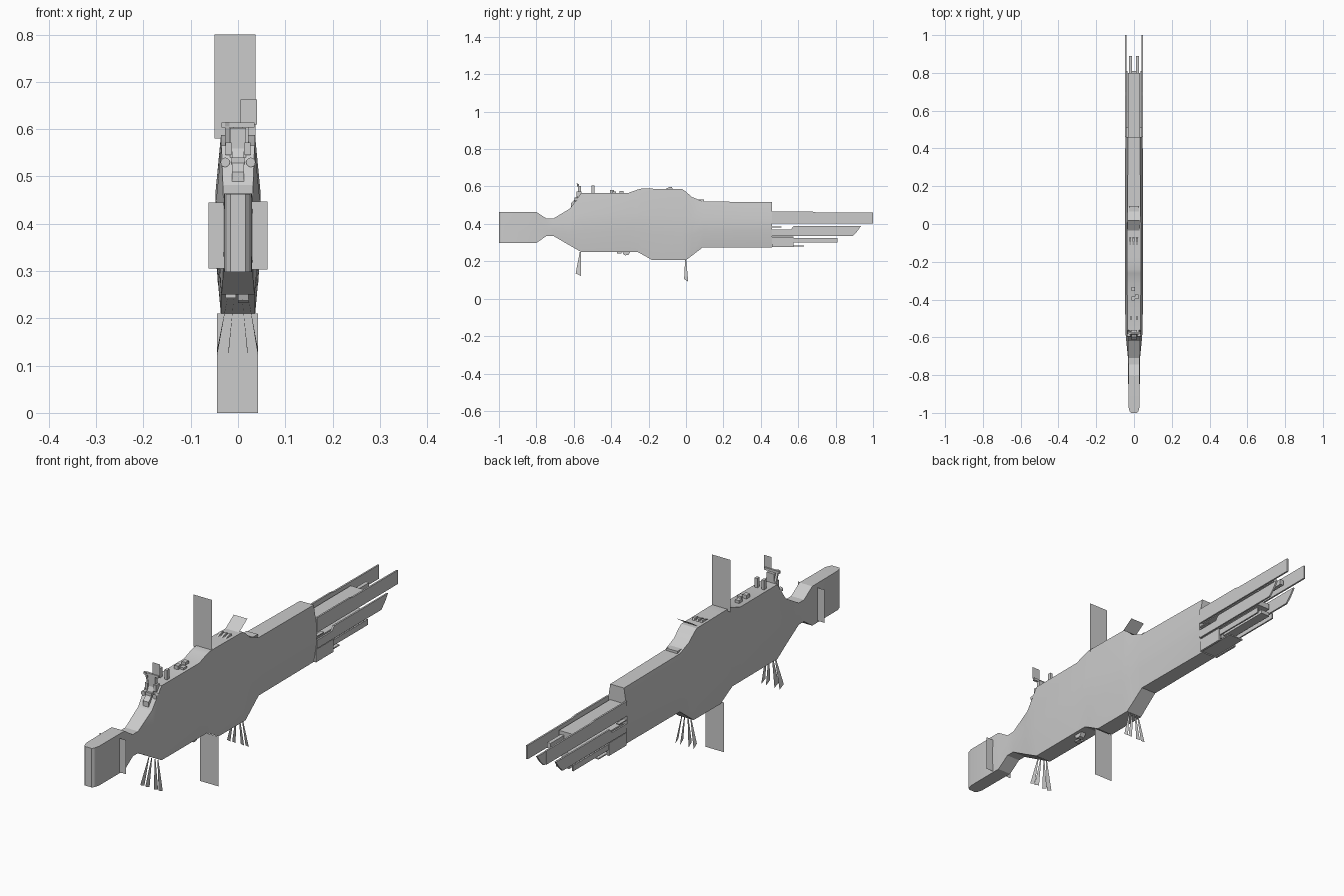
import bpy, bmesh
from mathutils import Vector

if "Cube" in bpy.data.objects:
    bpy.data.objects.remove(bpy.data.objects["Cube"])


def make(name, verts, faces):
    me = bpy.data.meshes.new(name)
    bm = bmesh.new()
    vs = [bm.verts.new(v) for v in verts]
    for f in faces:
        bm.faces.new([vs[i] for i in f])
    if len(faces) > 1:
        bmesh.ops.recalc_face_normals(bm, faces=bm.faces)
    bm.to_mesh(me)
    bm.free()
    ob = bpy.data.objects.new(name, me)
    bpy.context.collection.objects.link(ob)
    return ob


def prism(name, profile, x0, x1):
    """Extrude a (y, z) side profile from x0 to x1."""
    n = len(profile)
    verts = [(x, y, z) for x in (x0, x1) for y, z in profile]
    faces = [tuple(range(n)), tuple(range(2 * n - 1, n - 1, -1))]
    faces += [(i, (i + 1) % n, n + (i + 1) % n, n + i) for i in range(n)]
    return make(name, verts, faces)


def box(name, x0, x1, y0, y1, z0, z1):
    return prism(name, [(y0, z0), (y1, z0), (y1, z1), (y0, z1)], x0, x1)


def sheet(name, verts):
    return make(name, verts, [tuple(range(len(verts)))])


def cross_sheet(name, x0, x1, y, z0, z1):
    return sheet(name, [(x0, y, z0), (x1, y, z0), (x1, y, z1), (x0, y, z1)])


def cylinder(name, loc, r, depth, rot=(0, 0, 0), sides=12):
    bpy.ops.mesh.primitive_cylinder_add(vertices=sides, radius=r, depth=depth,
                                        location=loc, rotation=rot)
    ob = bpy.context.object
    ob.name = name
    bpy.ops.object.shade_smooth_by_angle()
    return ob


# Hull: stations of y, bottom z, top z, deck half width, side half width
stations = [
    (-1.00, .298, .463, .016, .016), (-.992, .298, .463, .023, .023),
    (-.97, .298, .464, .029, .029), (-.80, .298, .464, .030, .031),
    (-.745, .336, .428, .030, .031), (-.71, .336, .428, .030, .032),
    (-.62, .284, .482, .032, .041), (-.56, .250, .565, .035, .046),
    (-.31, .250, .565, .036, .047), (-.26, .250, .583, .036, .048),
    (-.24, .240, .588, .036, .048), (-.18, .206, .588, .036, .048),
    (-.02, .206, .586, .036, .048), (0.0, .206, .572, .036, .048),
    (.03, .229, .545, .035, .048), (.09, .275, .520, .034, .048),
    (.46, .275, .516, .032, .046)]
verts, faces, n = [], [], 8
for y, b, t, wd, ws in stations:
    lo, hi = b + .36 * (t - b), b + .64 * (t - b)
    half = [(wd, b), (ws, lo), (ws, hi), (wd, t)]
    verts += [(x, y, z) for x, z in half]
    verts += [(-x, y, z) for x, z in reversed(half)]
for s in range(len(stations) - 1):
    for i in range(n):
        j = (i + 1) % n
        faces.append((s * n + i, s * n + j, (s + 1) * n + j, (s + 1) * n + i))
faces += [tuple(range(n)), tuple(range(len(verts) - n, len(verts)))]
hull = make("hull", verts, faces)
bpy.context.view_layer.objects.active = hull
hull.select_set(True)
bpy.ops.object.shade_smooth_by_angle(angle=.35)

# Large thin fins across the hull
cross_sheet("upper_fin", -.05, .037, -.226, .58, .80)
cross_sheet("lower_fin", -.044, .042, -.19, 0, .21)
cross_sheet("head_fin_right", .028, .062, -.835, .303, .447)
cross_sheet("head_fin_left", -.062, -.028, -.835, .305, .445)
sheet("tilted_panel", [(-.034, -.035, .588), (.03, -.035, .588),
                       (.03, .02, .625), (-.034, .02, .625)])

# Fans of blades below the hull
for name, y, top, tips in (
        ("front", -.565, .25, ((-.59, .135), (-.562, .122))),
        ("rear", -.002, .208, ((-.010, .105), (.012, .09)))):
    for i, (xa, xb) in enumerate(((-.021, -.044), (-.008, -.02),
                                  (.008, .02), (.021, .042))):
        sheet(f"{name}_blade_{i}", [(xa, y - .003, top), (xa, y + .003, top),
                                    (xb, *tips[1]), (xb, *tips[0])])

# Mirrored stern plates
for side, s in (("right", 1), ("left", -1)):
    a, b = s * .040, s * .047
    prism(f"stern_upper_plate_{side}",
          [(.46, .402), (1, .402), (1, .460), (.70, .461), (.68, .465), (.46, .465)], a, b)
    prism(f"stern_middle_plate_{side}",
          [(.46, .335), (.89, .335), (.915, .36), (.935, .388), (.575, .388), (.56, .37), (.46, .37)], a, b)
    prism(f"stern_lower_plate_{side}",
          [(.46, .276), (.575, .276), (.575, .33), (.46, .33)], s * .034, s * .043)
    box(f"stern_rail_{side}", s * .034, s * .04, .57, .81, .300, .324)
    box(f"stern_prong_{side}", s * .010, s * .026, .76, .89, .412, .435)
    box(f"stern_strip_{side}", s * .03, s * .045, .46, .51, .382, .386)

# Stern core slabs
box("stern_core_upper", -.033, .033, .46, .80, .405, .450)
box("stern_core_middle", -.028, .028, .46, .80, .343, .366)
box("stern_core_lower", -.032, .032, .46, .575, .290, .332)
box("stern_core_tail", -.020, .020, .57, .81, .304, .320)
box("stern_keel_sheet", -.033, .033, .46, .63, .279, .284)

# Command tower at the front of the deck
prism("tower_base", [(-.615, .485), (-.59, .50), (-.555, .56), (-.575, .565),
                     (-.59, .535), (-.615, .51)], -.013, .013)
box("tower_column", -.017, .017, -.578, -.562, .53, .603)
box("tower_crossbar", -.035, .035, -.582, -.572, .604, .614)
box("tower_window_block", -.014, .014, -.597, -.565, .525, .54)
prism("tower_leaning_mast", [(-.585, .615), (-.578, .615), (-.56, .565), (-.568, .565)], -.027, -.018)
cross_sheet("tower_antenna", .005, .040, -.578, .61, .663)
for side, s in (("right", 1), ("left", -1)):
    cylinder(f"tower_pod_{side}", (s * .027, -.578, .53), .010, .035, (1.5708, 0, 0))
    box(f"tower_pod_arm_{side}", s * .014, s * .026, -.585, -.56, .545, .572)
    box(f"deck_mast_{side}", s * .010, s * .022, -.505, -.49, .56, .605)

# Deck equipment
for i, (x, y, h) in enumerate(((-.005, -.395, .580), (-.005, -.345, .577),
                               (.014, -.385, .574))):
    box(f"deck_box_{i}", x - .009, x + .009, y - .011, y + .011, .56, h)
for i, x in enumerate((-.020, -.002, .016)):
    prism(f"deck_vent_{i}", [(-.115, .585), (-.07, .585), (-.075, .596), (-.09, .596)], x - .005, x + .005)
box("deck_step", -.026, .026, .06, .095, .515, .530)

# Keel equipment
prism("keel_turret", [(-.34, .252), (-.335, .238), (-.325, .232), (-.308, .234), (-.296, .252)], .000, .022)
box("keel_box", -.026, -.004, -.37, -.345, .243, .252)
